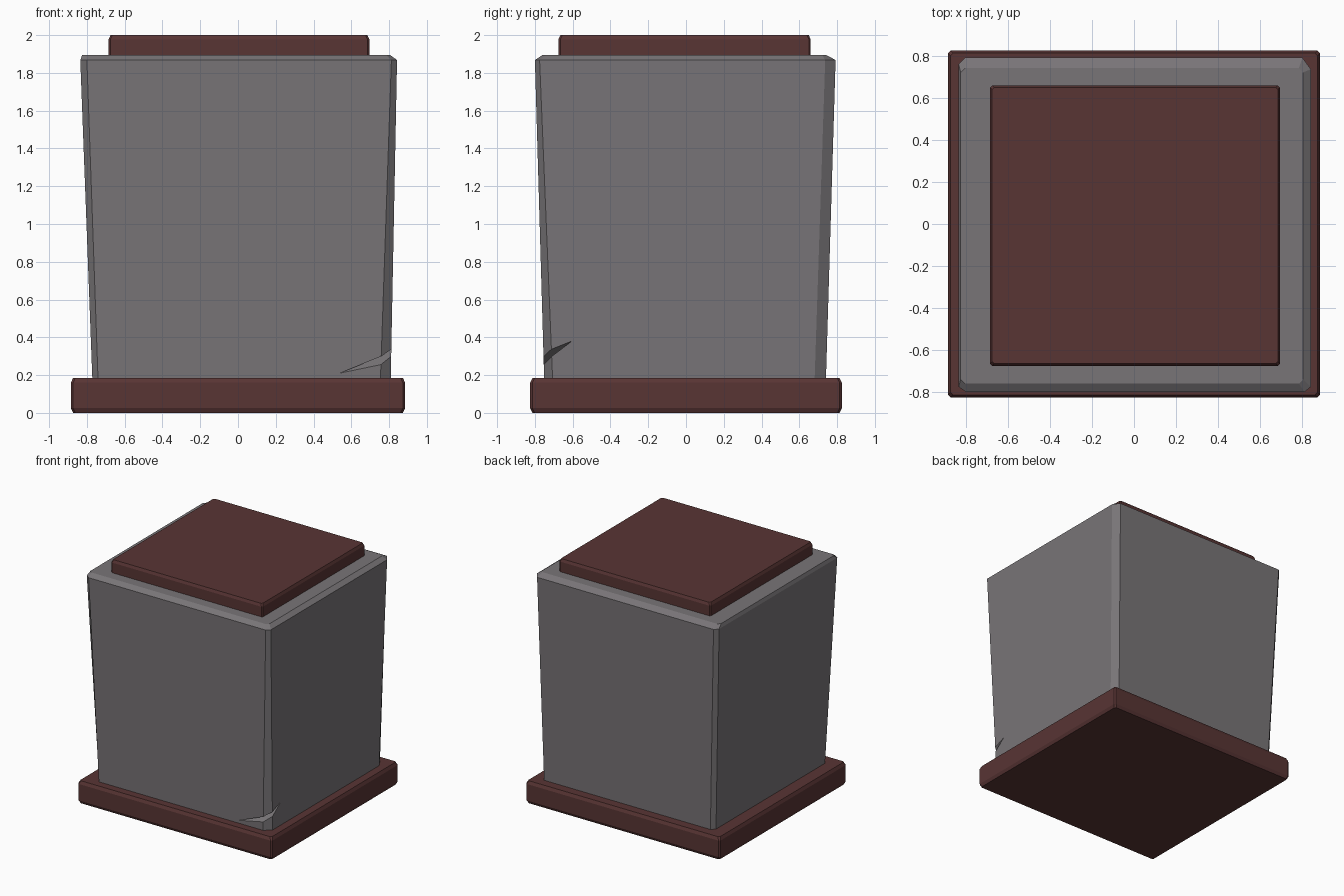
import bpy, bmesh

if "Cube" in bpy.data.objects:
    bpy.data.objects.remove(bpy.data.objects["Cube"])


def material(name, rgb):
    m = bpy.data.materials.new(name)
    m.diffuse_color = (*rgb, 1)
    m.use_nodes = True
    m.node_tree.nodes["Principled BSDF"].inputs["Base Color"].default_value = m.diffuse_color
    return m


def mesh_object(name, bm, mat):
    bmesh.ops.recalc_face_normals(bm, faces=bm.faces)
    me = bpy.data.meshes.new(name)
    bm.to_mesh(me)
    bm.free()
    me.materials.append(mat)
    ob = bpy.data.objects.new(name, me)
    bpy.context.collection.objects.link(ob)
    return ob


def octagon(x0, x1, y0, y1, z, cuts):
    # rectangle with chamfered corners; cuts = (dx, dy) at FL, FR, BR, BL
    fl, fr, br, bl = cuts
    return [(x0, y0 + fl[1], z), (x0 + fl[0], y0, z),
            (x1 - fr[0], y0, z), (x1, y0 + fr[1], z),
            (x1, y1 - br[1], z), (x1 - br[0], y1, z),
            (x0 + bl[0], y1, z), (x0, y1 - bl[1], z)]


def loft(name, rings, mat):
    bm = bmesh.new()
    vs = [[bm.verts.new(p) for p in r] for r in rings]
    n = len(vs[0])
    for a, b in zip(vs, vs[1:]):
        for i in range(n):
            j = (i + 1) % n
            bm.faces.new((a[i], a[j], b[j], b[i]))
    bm.faces.new(vs[0][::-1])
    bm.faces.new(vs[-1])
    return mesh_object(name, bm, mat)


def slab(name, x0, x1, y0, y1, z0, z1, b, h, mat):
    rings = []
    for z, i in ((z0, b), (z0 + h, 0), (z1 - h, 0), (z1, b)):
        rings.append(octagon(x0 + i, x1 - i, y0 + i, y1 - i, z, [(b, b)] * 4))
    loft(name, rings, mat)


stone = material("grey stone", (0.19, 0.178, 0.187))
wood = material("dark red brown", (0.098, 0.035, 0.034))

# base and top slabs
slab("base_slab", -0.885, 0.885, -0.825, 0.825, 0, 0.185, 0.012, 0.025, wood)
slab("top_slab", -0.685, 0.695, -0.675, 0.66, 1.87, 2.0, 0.010, 0.022, wood)

# tapered stone block with uneven worn corners
low = [(0.03, 0.045), (0.055, 0.045), (0.035, 0.06), (0.03, 0.03)]
high = [(0.035, 0.025), (0.03, 0.025), (0.04, 0.055), (0.03, 0.03)]
rim = [(0.02, 0.02)] * 4
body = loft("stone_block", [
    octagon(-0.77, 0.808, -0.75, 0.74, 0.15, low),
    octagon(-0.835, 0.842, -0.80, 0.792, 1.868, high),
    octagon(-0.825, 0.805, -0.76, 0.742, 1.895, rim)], stone)

# chip cut out of the front right lower corner
bm = bmesh.new()
pts = [bm.verts.new(p) for p in ((0.52, -0.76, 0.2), (0.82, -0.60, 0.385),
                                 (0.85, -0.82, 0.31), (0.85, -0.82, 0.225))]
for f in ((0, 1, 2), (0, 1, 3), (0, 2, 3), (1, 2, 3)):
    bm.faces.new([pts[i] for i in f])
cutter = mesh_object("chip_cutter", bm, stone)
cutter.hide_render = True
mod = body.modifiers.new("chip", 'BOOLEAN')
mod.operation = 'DIFFERENCE'
mod.solver = 'EXACT'
mod.object = cutter
bpy.context.view_layer.objects.active = body
bpy.ops.object.modifier_apply(modifier="chip")
bpy.data.objects.remove(cutter)
